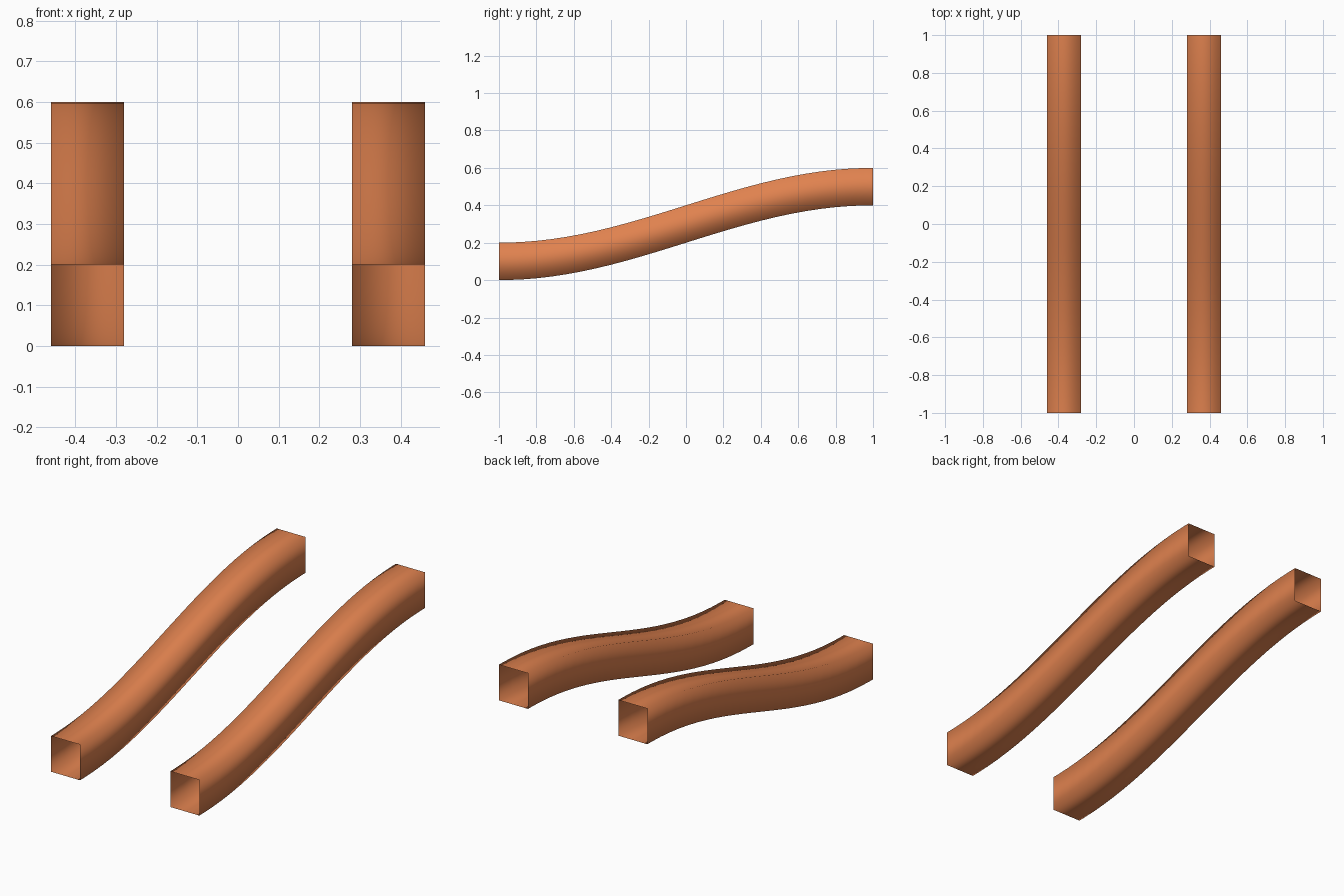
import bpy, bmesh, math

cube = bpy.data.objects.get("Cube")
if cube:
    bpy.data.objects.remove(cube, do_unlink=True)

# Warm copper-orange finish
colour = (0.745, 0.223, 0.078, 1.0)
copper = bpy.data.materials.new("copper_orange")
copper.use_nodes = True
copper.diffuse_color = colour
copper.node_tree.nodes["Principled BSDF"].inputs["Base Color"].default_value = colour

HALF_WIDTH, HALF_HEIGHT = 0.09, 0.1
SEGMENTS = 24

# Stations along the rail, with a short collar at each end
stations = [-1.0] + [-0.96 + 1.92 * i / SEGMENTS for i in range(SEGMENTS + 1)] + [1.0]


def centre_height(y):
    """S-shaped rise from the low front to the high back."""
    return 0.3 + 0.2 * math.sin(math.pi * y / 2)


def make_rail(name, x):
    """Open, thin-walled square tube swept along the S curve."""
    bm = bmesh.new()
    corners = [(-1, -1), (1, -1), (1, 1), (-1, 1)]
    rings = [[bm.verts.new((sx * HALF_WIDTH, y, centre_height(y) + sz * HALF_HEIGHT))
              for sx, sz in corners] for y in stations]
    for near, far in zip(rings, rings[1:]):
        for i in range(4):
            j = (i + 1) % 4
            face = bm.faces.new((near[i], near[j], far[j], far[i]))
            face.smooth = True
    # All faces point out of the tube
    bm.normal_update()
    for face in bm.faces:
        centre = face.calc_center_median()
        outward = face.normal.x * centre.x + face.normal.z * (centre.z - centre_height(centre.y))
        if outward < 0:
            face.normal_flip()
    mesh = bpy.data.meshes.new(name)
    bm.to_mesh(mesh)
    bm.free()
    mesh.materials.append(copper)
    rail = bpy.data.objects.new(name, mesh)
    rail.location.x = x
    bpy.context.collection.objects.link(rail)


# Matching pair of rails
make_rail("left_rail", 0.37)
make_rail("right_rail", -0.37)
